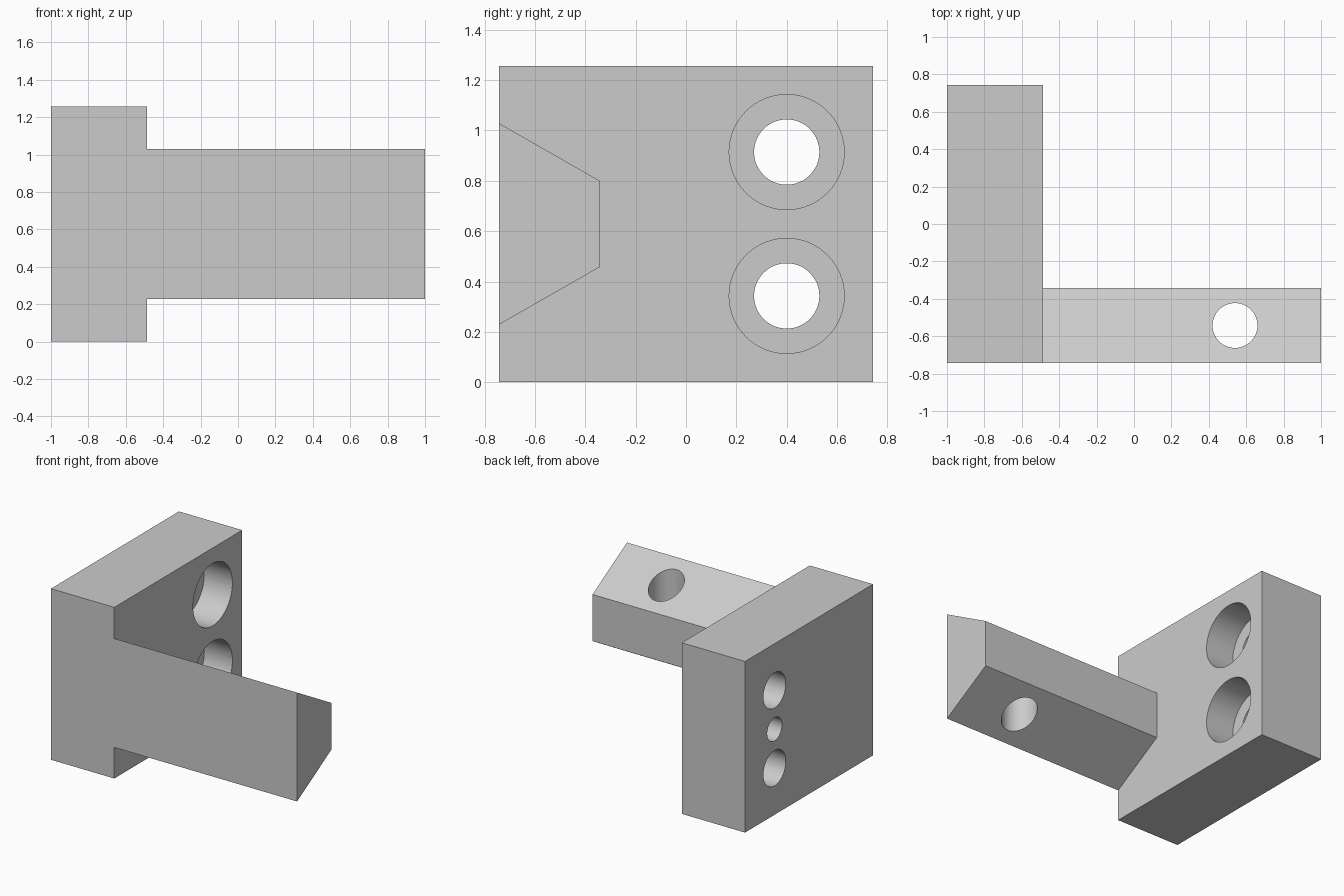
import bpy
import bmesh
from mathutils import Matrix, Vector
from math import pi, radians

default = bpy.data.objects.get("Cube")
if default:
    bpy.data.objects.remove(default, do_unlink=True)

UNIT = 2 / 35  # 35 modules along the longest side

grey = bpy.data.materials.new("plain grey")
grey.use_nodes = True
colour = (0.6, 0.6, 0.6, 1)
grey.diffuse_color = colour
grey.node_tree.nodes["Principled BSDF"].inputs["Base Color"].default_value = colour


def make_object(name, bm):
    bmesh.ops.recalc_face_normals(bm, faces=bm.faces)
    mesh = bpy.data.meshes.new(name)
    bm.to_mesh(mesh)
    bm.free()
    mesh.materials.append(grey)
    obj = bpy.data.objects.new(name, mesh)
    bpy.context.collection.objects.link(obj)
    return obj


def prism(name, profile, x0, x1):
    """Extrude a (y, z) profile along x."""
    bm = bmesh.new()
    face = bm.faces.new([bm.verts.new((x0, y, z)) for y, z in profile])
    ext = bmesh.ops.extrude_face_region(bm, geom=[face])["geom"]
    moved = [v for v in ext if isinstance(v, bmesh.types.BMVert)]
    bmesh.ops.translate(bm, verts=moved, vec=(x1 - x0, 0, 0))
    return make_object(name, bm)


def drill(name, start, end, radius):
    """Cylindrical cutter between two points."""
    a, b = Vector(start), Vector(end)
    turn = (b - a).to_track_quat('Z', 'Y').to_matrix().to_4x4()
    bm = bmesh.new()
    bmesh.ops.create_cone(bm, cap_ends=True, segments=64, radius1=radius,
                          radius2=radius, depth=(b - a).length,
                          matrix=Matrix.Translation((a + b) / 2) @ turn)
    cutter = make_object(name, bm)
    cutter.hide_render = True
    return cutter


def apply_boolean(target, tool, operation):
    mod = target.modifiers.new(operation.title(), 'BOOLEAN')
    mod.operation = operation
    mod.solver = 'EXACT'
    mod.object = tool
    bpy.context.view_layer.objects.active = target
    bpy.ops.object.modifier_apply(modifier=mod.name)
    bpy.data.objects.remove(tool, do_unlink=True)


left, face_x, right = -1, -1 + 9 * UNIT, 1
half_y, top = 13 * UNIT, 22 * UNIT
mid = top / 2

# Mounting plate
bracket = prism("bracket", [(-half_y, 0), (half_y, 0), (half_y, top), (-half_y, top)],
                left, face_x)

# Tapered arm, rooted inside the plate
back = -half_y + 7 * UNIT
arm = prism("arm", [(-half_y, mid - 7 * UNIT), (back, mid - 3 * UNIT),
                    (back, mid + 3 * UNIT), (-half_y, mid + 7 * UNIT)],
            face_x - 2 * UNIT, right)
apply_boolean(bracket, arm, 'UNION')

# Counterbored screw holes
hole_y = 7 * UNIT
for side in (-1, 1):
    z = mid + side * 5 * UNIT
    apply_boolean(bracket, drill("screw_hole", (left - 0.1, hole_y, z),
                                 (face_x + 0.1, hole_y, z), 2.27 * UNIT), 'DIFFERENCE')
    apply_boolean(bracket, drill("counterbore", (face_x - 4 * UNIT, hole_y, z),
                                 (face_x + 0.1, hole_y, z), 4 * UNIT), 'DIFFERENCE')

# Blind pin hole between the screw holes
apply_boolean(bracket, drill("pin_hole", (left - 0.1, hole_y, mid),
                             (left + 4 * UNIT, hole_y, mid), 1.5 * UNIT), 'DIFFERENCE')

# Vertical hole through the arm
arm_y = (back - half_y) / 2
apply_boolean(bracket, drill("arm_hole", (0.54, arm_y, -0.1),
                             (0.54, arm_y, top + 0.1), 2.1 * UNIT), 'DIFFERENCE')

# Merge the flush front faces and smooth only the bores
bm = bmesh.new()
bm.from_mesh(bracket.data)
bmesh.ops.dissolve_limit(bm, angle_limit=radians(1), verts=bm.verts, edges=bm.edges)
bm.to_mesh(bracket.data)
bm.free()
bpy.ops.object.select_all(action='DESELECT')
bracket.select_set(True)
bpy.context.view_layer.objects.active = bracket
bpy.ops.object.shade_smooth_by_angle(angle=pi / 6)
